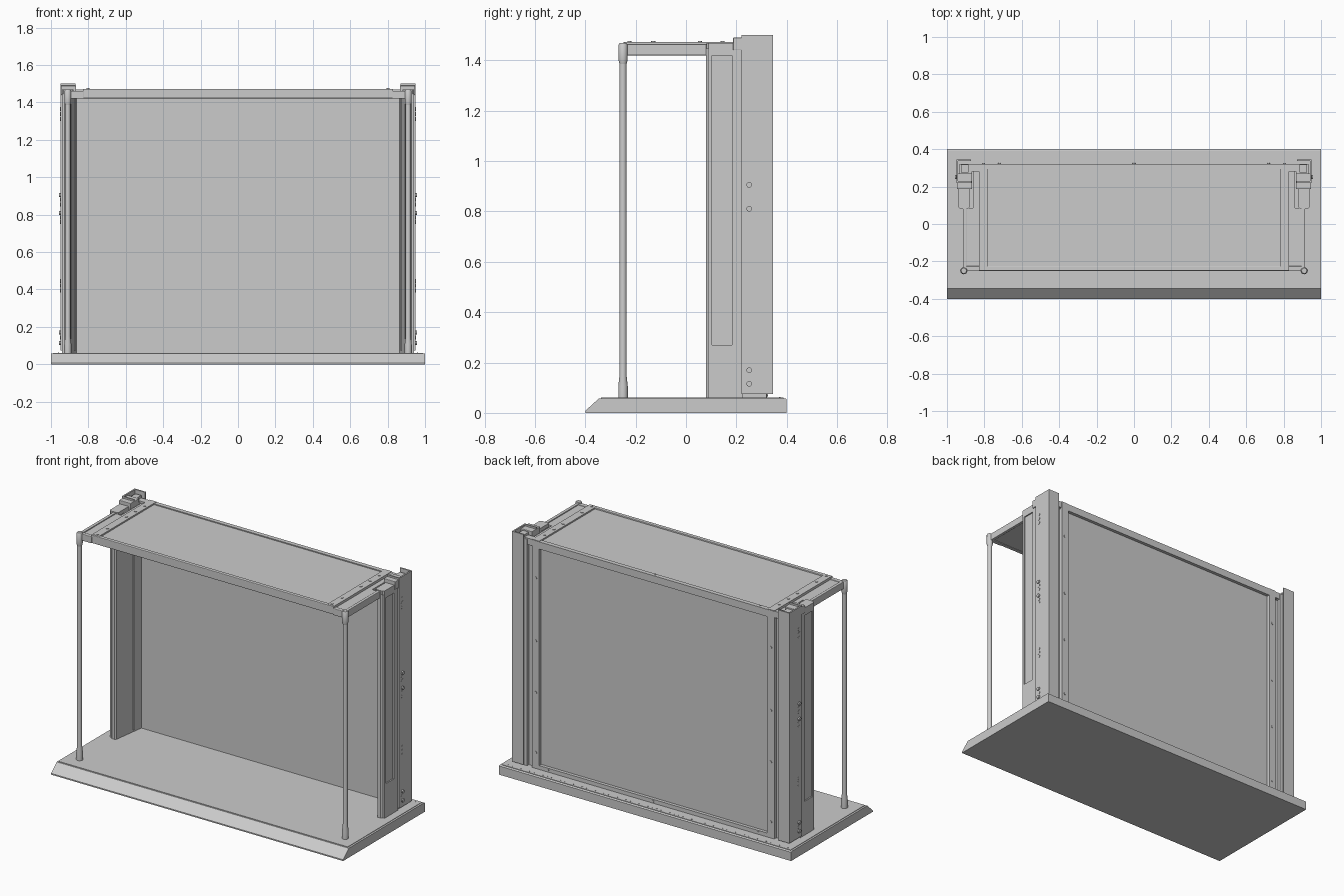
import bpy, bmesh, math
from mathutils import Matrix, Vector

if "Cube" in bpy.data.objects:
    bpy.data.objects.remove(bpy.data.objects["Cube"])


def finish(name, bm, mirror=False, bevel=0.0, smooth=False):
    bmesh.ops.recalc_face_normals(bm, faces=bm.faces)
    me = bpy.data.meshes.new(name)
    bm.to_mesh(me)
    bm.free()
    ob = bpy.data.objects.new(name, me)
    bpy.context.collection.objects.link(ob)
    if smooth:
        bpy.context.view_layer.objects.active = ob
        ob.select_set(True)
        bpy.ops.object.shade_smooth_by_angle(angle=math.radians(35))
        ob.select_set(False)
    if bevel:
        m = ob.modifiers.new("bevel", 'BEVEL')
        m.width, m.segments = bevel, 2
    if mirror:
        m = ob.modifiers.new("mirror", 'MIRROR')
        m.use_mirror_merge = False
    return ob


def add_box(bm, x, y, z):
    size = Vector((x[1] - x[0], y[1] - y[0], z[1] - z[0]))
    mid = Vector((sum(x) / 2, sum(y) / 2, sum(z) / 2))
    bmesh.ops.create_cube(bm, size=1, matrix=Matrix.Translation(mid) @ Matrix.Diagonal((*size, 1)))


def boxes(name, items, mirror=False, bevel=0.0):
    bm = bmesh.new()
    for b in items:
        add_box(bm, *b)
    return finish(name, bm, mirror, bevel)


def prism(name, pts, lo, hi, axis='Z', mirror=False):
    """Extrude a profile: xy points along Z, or yz points along X."""
    bm = bmesh.new()
    put = (lambda p, h: (p[0], p[1], h)) if axis == 'Z' else (lambda p, h: (h, p[0], p[1]))
    face = bm.faces.new([bm.verts.new(put(p, lo)) for p in pts])
    ext = bmesh.ops.extrude_face_region(bm, geom=[face])
    d = Vector(put((0, 0), hi - lo))
    for v in ext['geom']:
        if isinstance(v, bmesh.types.BMVert):
            v.co += d
    return finish(name, bm, mirror)


def lathe(name, x, y, profile, mirror=True, seg=20):
    """Turn (radius, z) pairs around a vertical axis."""
    bm = bmesh.new()
    rings = [[bm.verts.new((x + r * math.cos(2 * math.pi * i / seg), y + r * math.sin(2 * math.pi * i / seg), z))
              for i in range(seg)] for r, z in profile]
    for a, b in zip(rings, rings[1:]):
        for i in range(seg):
            j = (i + 1) % seg
            bm.faces.new((a[i], a[j], b[j], b[i]))
    bm.faces.new(rings[0])
    bm.faces.new(rings[-1])
    return finish(name, bm, mirror, smooth=True)


def discs(name, centres, radius, depth, axis, mirror=False):
    rot = {'X': Matrix.Rotation(math.pi / 2, 4, 'Y'), 'Y': Matrix.Rotation(math.pi / 2, 4, 'X'), 'Z': Matrix()}[axis]
    bm = bmesh.new()
    for c in centres:
        bmesh.ops.create_cone(bm, cap_ends=True, segments=14, radius1=radius, radius2=radius,
                              depth=depth, matrix=Matrix.Translation(c) @ rot)
    return finish(name, bm, mirror)


# base with ramped front edge, thin rim line on its deck
prism("base", [(-0.4, 0), (0.4, 0), (0.4, 0.054), (0.394, 0.058), (-0.345, 0.058), (-0.4, 0.008)], -1, 1, 'X')
boxes("base_deck", [((-0.988, 0.988), (-0.338, 0.388), (0.055, 0.061))])

# back panel with recessed centre and raised border
boxes("back_panel", [((-0.866, 0.866), (0.29, 0.302), (0.06, 1.43))])
boxes("back_border", [((-0.83, 0.83), (0.295, 0.322), (1.425, 1.47)),
                      ((-0.83, 0.83), (0.295, 0.322), (0.06, 0.085))])
boxes("back_side_strip", [((0.78, 0.83), (0.295, 0.322), (0.085, 1.425))], mirror=True)

# side posts: tapering inner wall, rounded nose, recessed outer face
prism("side_post", [(0.893, 0.088), (0.901, 0.08), (0.92, 0.08), (0.928, 0.088), (0.932, 0.1),
                    (0.932, 0.32), (0.864, 0.32), (0.864, 0.295)], 0.06, 1.462, mirror=True)
boxes("side_post_frame", [
    ((0.925, 0.94), (0.09, 0.104), (0.06, 1.462)),
    ((0.925, 0.94), (0.182, 0.225), (0.06, 1.462)),
    ((0.925, 0.94), (0.104, 0.182), (0.06, 0.27)),
    ((0.925, 0.94), (0.104, 0.182), (1.42, 1.462))], mirror=True)
prism("post_cap", [(0.88, 0.09), (0.888, 0.082), (0.932, 0.082), (0.94, 0.09), (0.94, 0.2), (0.88, 0.2)],
      1.445, 1.468, mirror=True)
boxes("post_clamp_block", [((0.866, 0.946), (0.187, 0.27), (1.44, 1.49))], mirror=True, bevel=0.003)

# rear channel columns, open on the inner side
prism("rear_column", [(0.868, 0.22), (0.95, 0.22), (0.95, 0.346), (0.872, 0.346), (0.872, 0.337),
                      (0.941, 0.337), (0.941, 0.229), (0.868, 0.229)], 0.075, 1.5, mirror=True)
boxes("column_top_fitting", [((0.885, 0.925), (0.275, 0.318), (1.45, 1.485)),
                             ((0.83, 0.885), (0.28, 0.318), (1.43, 1.47))], mirror=True)

# roof: base sheet, centre sheet, raised borders
boxes("roof_sheet", [((-0.912, 0.912), (-0.24, 0.085), (1.425, 1.458)),
                     ((-0.86, 0.86), (0.085, 0.31), (1.425, 1.458))])
boxes("roof_centre", [((-0.782, 0.782), (-0.23, 0.3), (1.455, 1.464))])
boxes("roof_front_rail", [((-0.83, 0.83), (-0.25, -0.226), (1.422, 1.472))], bevel=0.004)
boxes("roof_side_strip", [((0.782, 0.83), (-0.24, 0.32), (1.45, 1.473))], mirror=True)
boxes("roof_corner_bracket", [((0.825, 0.9), (-0.252, -0.225), (1.42, 1.462))], mirror=True, bevel=0.004)
boxes("roof_side_rail", [((0.895, 0.915), (-0.24, 0.09), (1.42, 1.464))], mirror=True, bevel=0.003)

# front poles with wider feet and top joints
lathe("front_pole", 0.91, -0.25, [(0.019, 0.06), (0.019, 0.105), (0.014, 0.15), (0.014, 1.40)])
lathe("pole_top_joint", 0.91, -0.25, [(0.014, 1.385), (0.018, 1.4), (0.018, 1.462), (0.014, 1.468)])

# fasteners
bolt_z = [0.905, 0.81, 0.17, 0.115]
hole_z = [1.365, 1.338, 1.311, 0.88, 0.855, 0.785, 0.76, 0.445, 0.42, 0.395, 0.143]
discs("column_bolt", [(0.953, 0.251, z) for z in bolt_z], 0.011, 0.01, 'X', True)
discs("column_plug", [(0.95, 0.251, z) for z in hole_z], 0.011, 0.003, 'X', True)
discs("roof_bolt", [(0.803, y, 1.473) for y in (0.235, 0.145, 0.055, -0.13, -0.225)], 0.008, 0.006, 'Z', True)
discs("roof_back_bolt", [(x, 0.302, 1.465) for x in (-0.72, 0, 0.72)], 0.007, 0.012, 'Z')
discs("back_bolt", [(0.805, 0.322, z) for z in (1.24, 0.85, 0.53, 0.16)], 0.009, 0.006, 'Y', True)
discs("back_bottom_bolt", [(x, 0.322, 0.073) for x in (-0.72, 0, 0.72)], 0.007, 0.006, 'Y')
discs("deck_back_stud", [(-0.96 + 0.03 * i, 0.372, 0.061) for i in range(65)], 0.003, 0.003, 'Z')
